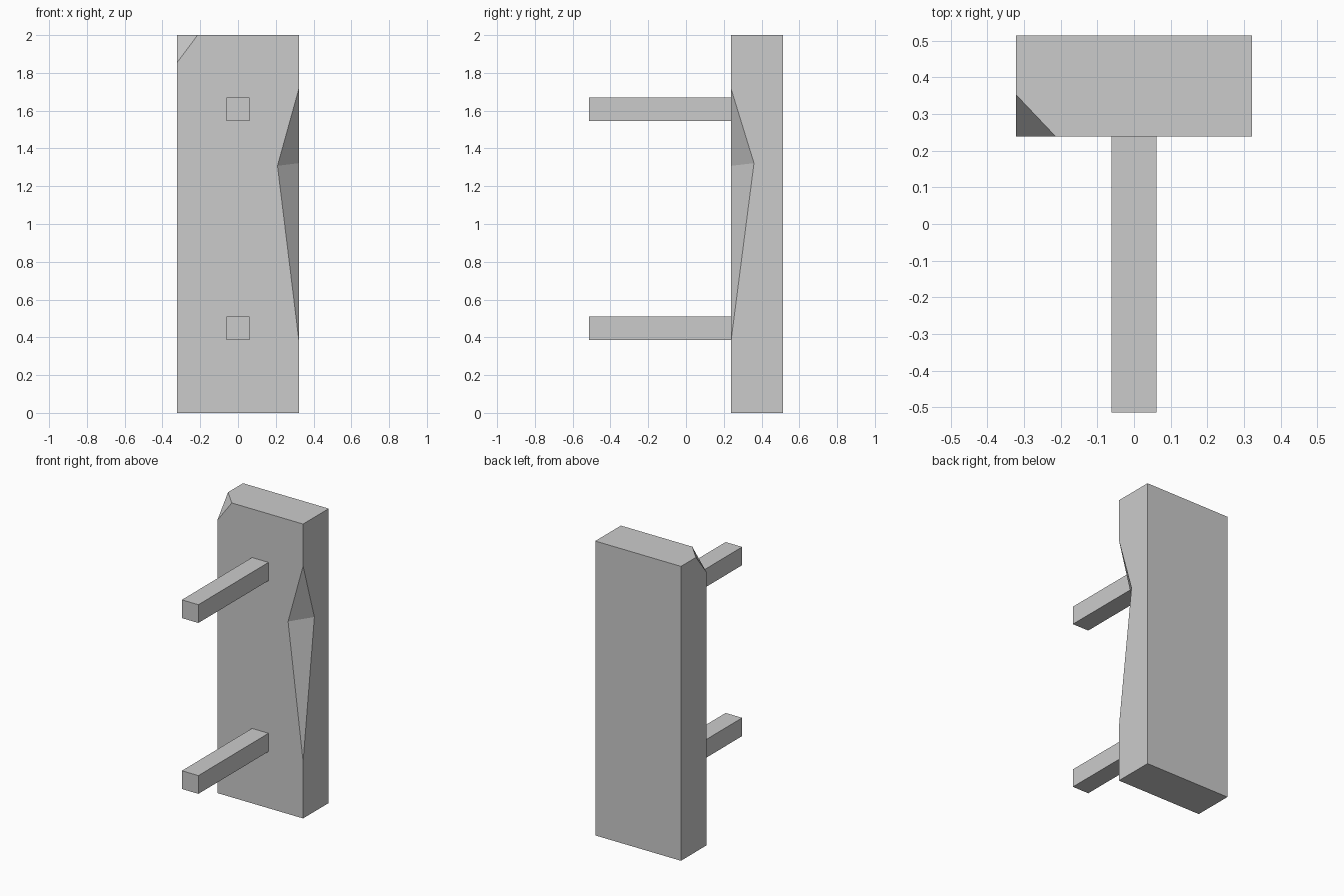
import bpy, bmesh
from mathutils import Vector

if "Cube" in bpy.data.objects:
    bpy.data.objects.remove(bpy.data.objects["Cube"])

HALF_W, FRONT, BACK = 0.322, 0.239, 0.514


def box(name, lo, hi):
    lo, hi = Vector(lo), Vector(hi)
    bpy.ops.mesh.primitive_cube_add(size=1, location=(lo + hi) / 2)
    ob = bpy.context.object
    ob.name = name
    ob.scale = hi - lo
    bpy.ops.object.transform_apply(location=False, rotation=False, scale=True)
    return ob


def cut_tetra(target, name, points, kept):
    """Cut a tetrahedron, enlarged about the centre of its first `kept` points
    so that the faces through them stay put and the rest clears the surface."""
    pts = [Vector(p) for p in points]
    pivot = sum(pts[:kept], Vector()) / kept
    bm = bmesh.new()
    for p in pts:
        bm.verts.new(pivot + (p - pivot) * 1.7)
    bmesh.ops.convex_hull(bm, input=bm.verts[:])
    bmesh.ops.recalc_face_normals(bm, faces=bm.faces[:])
    me = bpy.data.meshes.new(name)
    bm.to_mesh(me)
    bm.free()
    cutter = bpy.data.objects.new(name, me)
    bpy.context.collection.objects.link(cutter)
    cutter.hide_render = True
    mod = target.modifiers.new(name, 'BOOLEAN')
    mod.operation = 'DIFFERENCE'
    mod.solver = 'EXACT'
    mod.object = cutter
    bpy.context.view_layer.objects.active = target
    bpy.ops.object.modifier_apply(modifier=name)
    bpy.data.objects.remove(cutter)


# Upright plank
plank = box("plank", (-HALF_W, FRONT, 0), (HALF_W, BACK, 2))

# Chipped top corner
cut_tetra(plank, "corner_chip",
          [(-HALF_W, FRONT, 1.855), (-0.214, FRONT, 2), (-HALF_W, 0.353, 2),
           (-HALF_W, FRONT, 2)], 3)

# Long notch worn into the right front edge
cut_tetra(plank, "edge_notch",
          [(0.209, FRONT, 1.308), (HALF_W, 0.36, 1.322),
           (HALF_W, FRONT, 1.715), (HALF_W, FRONT, 0.385)], 2)

# Two square support pegs
for name, z in (("lower_peg", 0.447), ("upper_peg", 1.608)):
    box(name, (-0.062, -0.514, z - 0.062), (0.062, FRONT, z + 0.062))
